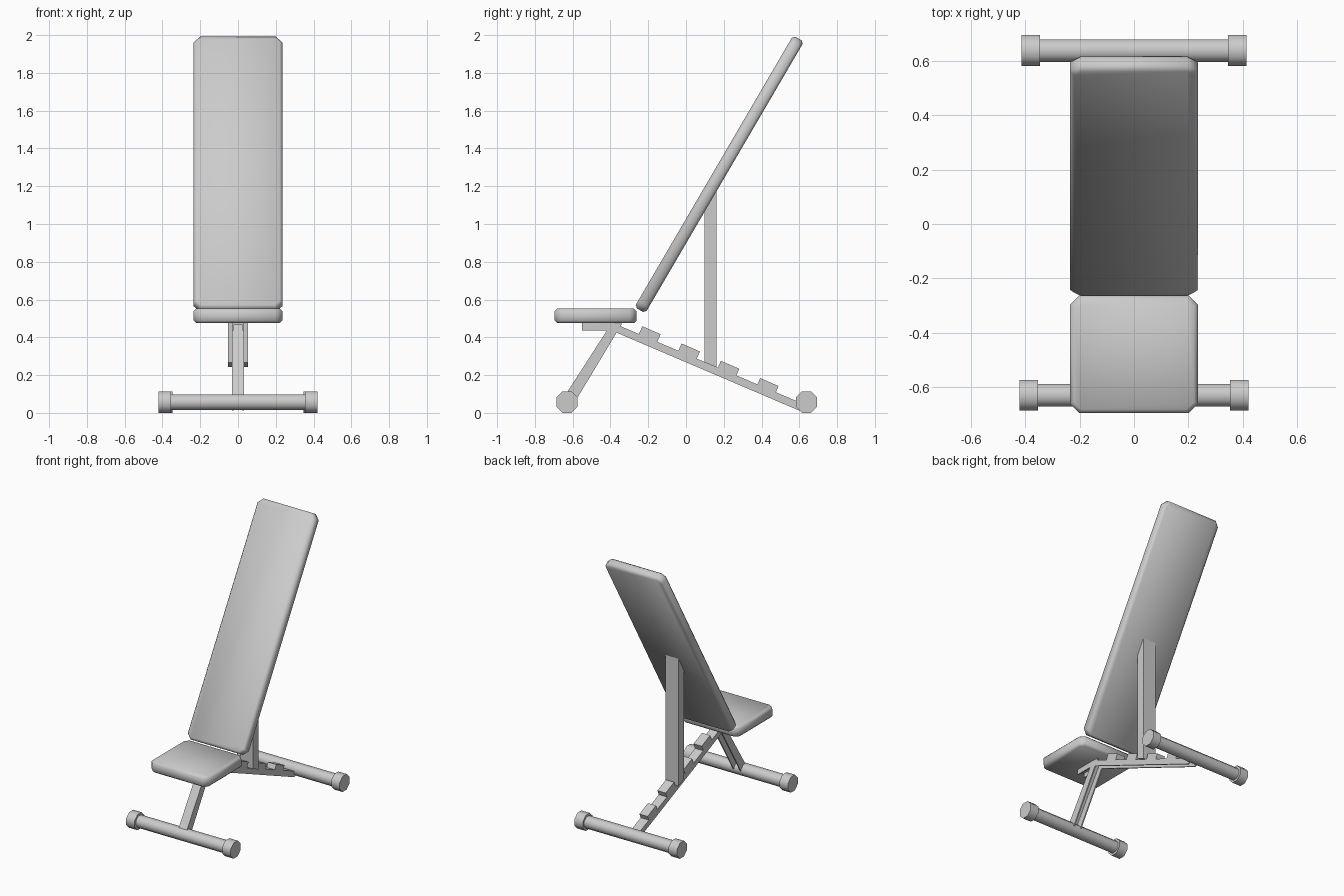
import bpy, bmesh
from math import radians, pi
from mathutils import Matrix, Vector

if "Cube" in bpy.data.objects:
    bpy.data.objects.remove(bpy.data.objects["Cube"])


def finish(bm, name, smooth=False):
    bmesh.ops.recalc_face_normals(bm, faces=bm.faces)
    me = bpy.data.meshes.new(name)
    bm.to_mesh(me)
    bm.free()
    ob = bpy.data.objects.new(name, me)
    bpy.context.collection.objects.link(ob)
    if smooth:
        bpy.ops.object.select_all(action='DESELECT')
        bpy.context.view_layer.objects.active = ob
        ob.select_set(True)
        bpy.ops.object.shade_smooth_by_angle(angle=radians(50))
    return ob


def pad(name, size, loc, tilt=0):
    """Cushion with cut corners and softened rims."""
    bm = bmesh.new()
    bmesh.ops.create_cube(bm, size=1)
    bmesh.ops.scale(bm, vec=size, verts=bm.verts)
    corners = [e for e in bm.edges
               if abs(e.verts[0].co.z - e.verts[1].co.z) > 0.01]
    bmesh.ops.bevel(bm, geom=corners, offset=0.035, segments=1,
                    affect='EDGES', profile=0.5)
    rims = [e for e in bm.edges
            if abs(e.verts[0].co.z - e.verts[1].co.z) < 0.001]
    bmesh.ops.bevel(bm, geom=rims, offset=0.014, segments=1,
                    affect='EDGES', profile=0.5)
    ob = finish(bm, name, True)
    ob.location = loc
    ob.rotation_euler.x = tilt
    return ob


def sweep(name, sections):
    """Join two matching closed sections into a solid."""
    bm = bmesh.new()
    a, b = [[bm.verts.new(p) for p in s] for s in sections]
    n = len(a)
    for i in range(n):
        j = (i + 1) % n
        bm.faces.new((a[i], a[j], b[j], b[i]))
    bm.faces.new(a)
    bm.faces.new(b[::-1])
    return finish(bm, name)


def channel(name, ends, w=0.033, t=0.009, f=0.22):
    """Folded U channel; each end is (web point, open-side point) in y, z."""
    sections = []
    for web, rim in ends:
        web, rim = Vector(web), Vector(rim)
        inner = web.lerp(rim, f)
        half = [(w, web), (w, rim), (w - t, rim), (w - t, inner)]
        ring = half + [(-x, p) for x, p in reversed(half)]
        sections.append([(x, p.x, p.y) for x, p in ring])
    return sweep(name, sections)


def prism(name, outline, w):
    """Side outline in y, z made solid across x."""
    return sweep(name, [[(x, y, z) for y, z in outline] for x in (-w, w)])


def bar(name, x0, x1, r, y, z):
    """Eight-sided bar along x."""
    bm = bmesh.new()
    bmesh.ops.create_cone(bm, cap_ends=True, segments=8, radius1=r, radius2=r,
                          depth=x1 - x0)
    bmesh.ops.rotate(bm, verts=bm.verts, matrix=Matrix.Rotation(pi / 8, 3, 'Z'))
    bmesh.ops.rotate(bm, verts=bm.verts, matrix=Matrix.Rotation(pi / 2, 3, 'Y'))
    ob = finish(bm, name, True)
    ob.location = ((x0 + x1) / 2, y, z)
    return ob


# Cushions
pad("seat", (0.47, 0.434, 0.078), (0, -0.479, 0.514))
pad("backrest", (0.47, 1.665, 0.066), (0, 0.176, 1.263), radians(59.7))

# Feet with end caps
for label, y, reach in (("front", -0.63, 0.422), ("rear", 0.638, 0.414)):
    bar(label + "_foot_bar", -0.36, 0.36, 0.045, y, 0.057)
    bar(label + "_foot_cap_right", reach - 0.068, reach, 0.0615, y, 0.057)
    bar(label + "_foot_cap_left", -reach, 0.068 - reach, 0.0615, y, 0.057)

# Frame channels
channel("seat_support", [((-0.55, 0.475), (-0.55, 0.436)),
                         ((-0.37, 0.475), (-0.37, 0.436))])
channel("front_leg", [((-0.396, 0.472), (-0.339, 0.472)),
                      ((-0.645, 0.085), (-0.602, 0.035))])
channel("main_beam", [((-0.384, 0.475), (-0.394, 0.436)),
                      ((0.655, 0.033), (0.60, 0.012))])

# Adjustment teeth along the beam
for i in range(4):
    bm = bmesh.new()
    bmesh.ops.create_cube(bm, size=1)
    bmesh.ops.scale(bm, vec=(0.066, 0.106, 0.056), verts=bm.verts)
    tooth = finish(bm, f"tooth_{i + 1}")
    tooth.location = (0, -0.194 + 0.208 * i, 0.412 - 0.0915 * i)
    tooth.rotation_euler.x = radians(-23.5)

# Upright post holding the backrest
prism("support_post", [(0.098, 0.268), (0.161, 0.242),
                       (0.161, 1.195), (0.098, 1.087)], 0.052)
